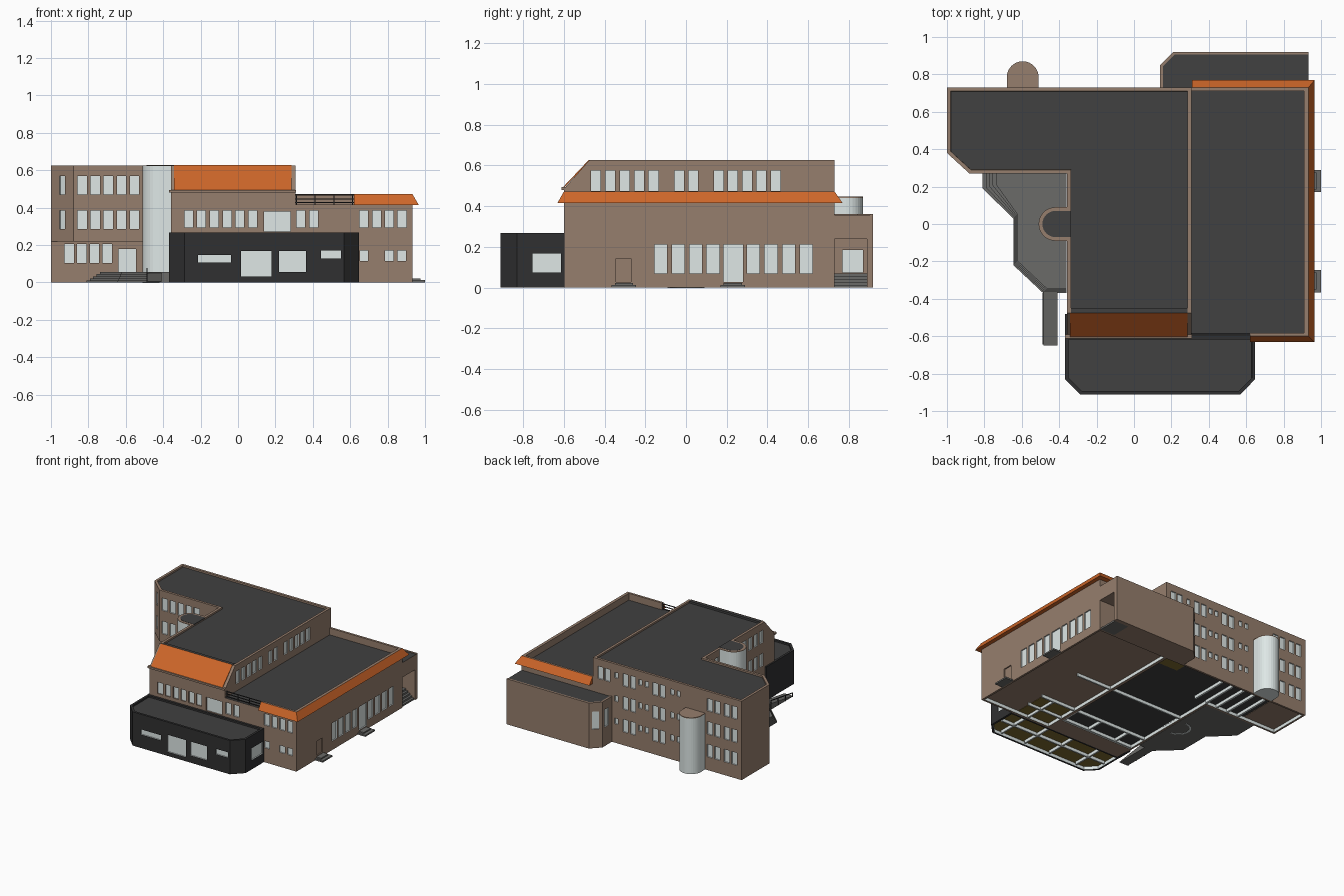
import bpy, bmesh, math
from mathutils import Vector

if "Cube" in bpy.data.objects:
    bpy.data.objects.remove(bpy.data.objects["Cube"], do_unlink=True)


def material(name, rgb):
    m = bpy.data.materials.new(name)
    m.use_nodes = True
    m.diffuse_color = (*rgb, 1)
    m.node_tree.nodes["Principled BSDF"].inputs["Base Color"].default_value = (*rgb, 1)
    return m


BROWN = material("brown_render", (0.305, 0.21, 0.153))
ROOF = material("roof_grey", (0.052, 0.052, 0.052))
DARK = material("charcoal_cladding", (0.03, 0.03, 0.031))
GLASS = material("pale_glass", (0.74, 0.81, 0.8))
ORANGE = material("orange_tiles", (0.61, 0.132, 0.022))
STONE = material("grey_paving", (0.145, 0.145, 0.138))
OLIVE = material("olive_floor", (0.21, 0.145, 0.03))


def finish(name, bm, mats):
    bmesh.ops.recalc_face_normals(bm, faces=bm.faces)
    me = bpy.data.meshes.new(name)
    bm.to_mesh(me)
    bm.free()
    for m in mats:
        me.materials.append(m)
    ob = bpy.data.objects.new(name, me)
    bpy.context.collection.objects.link(ob)
    return ob


def add_solid(bm, low, high):
    """Closed solid between two matching point rings; returns bottom, top."""
    a = [bm.verts.new(p) for p in low]
    b = [bm.verts.new(p) for p in high]
    bottom, top = bm.faces.new(a[::-1]), bm.faces.new(b)
    for i in range(len(a)):
        j = (i + 1) % len(a)
        bm.faces.new((a[i], a[j], b[j], b[i]))
    return bottom, top


def sink(bm, face, rim, depth, lining):
    """Leave a flat rim around a face and push the rest inwards."""
    bmesh.ops.inset_region(bm, faces=[face], thickness=rim, use_even_offset=True, use_boundary=True)
    ring = bmesh.ops.inset_region(bm, faces=[face], thickness=.0005, depth=-depth,
                                  use_even_offset=True, use_boundary=True)
    for f in ring["faces"]:
        f.material_index = lining


def prism(name, pts, z0, z1, mat, top=None, under=None, rim=0, hollow=0):
    """Vertical prism; the top may sink behind a parapet, the underside be hollow."""
    bm = bmesh.new()
    lo, hi = add_solid(bm, [(x, y, z0) for x, y in pts], [(x, y, z1) for x, y in pts])
    bmesh.ops.recalc_face_normals(bm, faces=bm.faces)
    if rim:
        sink(bm, hi, rim, .013, 0)
    if hollow:
        sink(bm, lo, .016, hollow, 3)
    hi.material_index, lo.material_index = 1, 2
    return finish(name, bm, [mat, top or mat, under or mat, GLASS])


def box(name, x0, x1, y0, y1, z0, z1, mat, **kw):
    return prism(name, [(x0, y0), (x1, y0), (x1, y1), (x0, y1)], z0, z1, mat, **kw)


def side_profile(name, yz, x0, x1, mat):
    bm = bmesh.new()
    add_solid(bm, [(x0, y, z) for y, z in yz], [(x1, y, z) for y, z in yz])
    return finish(name, bm, [mat])


def plates(name, s, t, items, inner, outer, mat):
    """Upright slabs on a wall line; items are (u0, u1, z0, z1)."""
    n = Vector((t.y, -t.x))
    bm = bmesh.new()
    for u0, u1, z0, z1 in items:
        ring = [s + t * u0 + n * inner, s + t * u1 + n * inner,
                s + t * u1 + n * outer, s + t * u0 + n * outer]
        add_solid(bm, [(*p, z0) for p in ring], [(*p, z1) for p in ring])
    return finish(name, bm, [mat])


def openings(name, walls, start, end, items, mat=GLASS):
    """Cut shallow openings in the walls and set panes at their backs."""
    s = Vector(start)
    t = (Vector(end) - s).normalized()
    cutter = plates(name + "_cutter", s, t, items, -.011, .01, mat)
    cutter.hide_render = True
    cutter.display_type = 'WIRE'
    for wall in walls:
        mod = wall.modifiers.new(name, 'BOOLEAN')
        mod.operation, mod.solver, mod.object = 'DIFFERENCE', 'EXACT', cutter
    plates(name, s, t, items, -.013, -.009, mat)


def row(first, step, count, width, z):
    return [(first + i * step, first + i * step + width, *z) for i in range(count)]


def arc(cx, cy, r, a0, a1, n):
    return [(cx + r * math.cos(math.radians(a0 + (a1 - a0) * i / n)),
             cy + r * math.sin(math.radians(a0 + (a1 - a0) * i / n))) for i in range(n + 1)]


LOW, MID, HIGH = (.105, .205), (.285, .385), (.47, .568)
W, M, E = -.358, .307, .933     # west face, middle face, east face

# Main three-storey block: recessed ground floor, overhanging upper floors
ground = prism("main_ground_floor", [(-1, .73), (-1, .38), (W, .38), (W, -.47), (M, -.47), (M, .73)],
               0, .22, BROWN, under=ROOF, hollow=.025)
upper = prism("main_upper_floors", [(-1, .73), (-1, .38), (-.88, .27), (W, .27), (W, -.47),
                                    (M, -.47), (M, .73)], .22, .626, BROWN, top=ROOF, rim=.02)

# Front end of the main block with its sloping roof
front_end = side_profile("main_front_end", [(-.47, 0), (-.6, 0), (-.6, .485), (-.475, .626), (-.47, .626)],
                         W, M, BROWN)
side_profile("sloped_orange_roof", [(-.476, .62), (-.6, .49), (-.603, .495), (-.476, .629)],
             -.343, .285, ORANGE)
box("roof_front_edge", -.338, .287, -.476, -.449, .612, .628, ROOF)
box("roof_ledge", -.368, .31, -.612, -.59, .48, .495, BROWN)

# Round glazed stairwell and its roof
stair = [(-.34, -.09), (-.34, .09)] + arc(-.42, 0, .09, 90, 270, 16)
prism("round_stairwell", stair, .02, .622, GLASS)
prism("stairwell_roof_rim", stair, .622, .6265, BROWN)
prism("stairwell_roof", [(-.337, -.07), (-.337, .07)] + arc(-.42, 0, .07, 90, 270, 16), .62, .628, ROOF)

# Round glazed tower at the back
tower = [(-.68, .73), (-.51, .73)] + arc(-.595, .785, .085, 0, 180, 16)
prism("back_tower", tower, 0, .44, GLASS)
prism("back_tower_roof", tower, .44, .447, BROWN)

# East wing with parapets, orange skirt roof and a railed front opening
east = box("east_wing", .3, E, -.6, .73, 0, .418, BROWN, top=ROOF, hollow=.025)
box("east_parapet", .91, E, -.6, .73, .418, .472, BROWN)
box("back_parapet", .3, .91, .712, .73, .418, .472, BROWN)
box("front_parapet", .62, .91, -.6, -.582, .418, .472, BROWN)
bm = bmesh.new()
path = [((.31, .73), (.31, .77)), ((E, .73), (.966, .77)),
        ((E, -.6), (.966, -.632)), ((.62, -.6), (.62, -.632))]
rings = [[bm.verts.new((*a, .472)), bm.verts.new((*b, .415)), bm.verts.new((*a, .415))]
         for a, b in path]
for r, q in zip(rings, rings[1:]):
    for i in range(3):
        bm.faces.new((r[i], r[(i + 1) % 3], q[(i + 1) % 3], q[i]))
bm.faces.new(rings[0])
bm.faces.new(rings[-1])
finish("orange_skirt_roof", bm, [ORANGE])
for z in (.424, .444, .464):
    box("terrace_rail", .3, .62, -.59, -.584, z, z + .005, DARK)
for i in range(4):
    box("terrace_rail_post", .31 + i * .1, .315 + i * .1, -.59, -.584, .418, .469, DARK)

# Low back extension with a stepped entrance recess on its east end
shape = [(.14, .73), (.14, .85), (.21, .92), (E, .92)]
ext_upper = prism("extension_upper", shape + [(E, .73)], .24, .357, BROWN, top=ROOF)
ext_lower = prism("extension_lower", shape + [(E, .89), (.8, .89), (.8, .73)], 0, .24, BROWN)
prism("extension_parapet", shape + [(E, .905), (.217, .905), (.155, .843), (.155, .73)],
      .357, .361, BROWN)
for i in range(5):
    box("recess_step", .8, .925 - i * .018, .73, .89, i * .014, (i + 1) * .014, STONE)
openings("recess_door", [ext_lower], (.8, .73), (.8, .89), [(.04, .14, .075, .185)])

# Dark single-storey front block
block = prism("front_block", [(-.368, -.6), (-.368, -.83), (-.287, -.912), (.567, -.912), (.648, -.83),
                              (.648, -.6)], 0, .268, DARK, top=ROOF, under=OLIVE, rim=.018, hollow=.025)
box("front_block_side_wall", -.37, -.345, -.6, -.48, 0, .268, DARK)
openings("front_block_windows", [block], (0, -.912), (1, -.912),
         [(-.215, -.037, .107, .148), (.017, .18, .032, .168), (.22, .364, .057, .168),
          (.445, .552, .127, .17)])
openings("front_block_side_window", [block], (.648, 0), (.648, 1), [(-.755, -.615, .073, .168)])

# Windows of the front walls
openings("front_upper_windows", [front_end], (0, -.6), (1, -.6),
         row(-.287, .0685, 6, .046, (.295, .385)) + [(.14, .28, .272, .38)])
openings("front_east_windows", [east], (0, -.6), (1, -.6),
         row(.312, .07, 2, .046, (.295, .385)) + row(.65, .068, 4, .046, (.295, .385))
         + row(.652, .068, 1, .044, (.115, .17)) + row(.785, .068, 2, .046, (.115, .17)))
openings("west_wing_windows", [upper], (0, .27), (1, .27),
         row(-.858, .07, 5, .05, MID) + row(-.858, .07, 5, .05, HIGH))
openings("west_corner_windows", [upper], (-1, .38), (-.88, .27),
         [(.061, .102, *MID), (.061, .102, *HIGH)])
openings("entrance_windows", [ground], (0, .38), (1, .38),
         row(-.928, .068, 4, .05, LOW) + [(-.64, -.545, .057, .18)])

# Windows of the east walls
openings("east_upper_windows", [upper], (M, 0), (M, 1),
         row(-.466, .0707, 5, .047, (.475, .575)) + row(-.057, .07, 2, .047, (.475, .575))
         + row(.137, .07, 5, .047, (.475, .575)))
openings("east_ground_windows", [east], (E, 0), (E, 1),
         row(-.155, .0855, 4, .062, (.07, .213)) + row(.3, .0865, 4, .062, (.07, .213))
         + [(.185, .28, .028, .213)])
openings("east_side_door", [east], (E, 0), (E, 1), [(-.343, -.27, .028, .143)], BROWN)
for y in (-.305, .23):
    box("east_door_step", E, 1, y - .06, y + .06, 0, .012, STONE)
    box("east_door_upper_step", E, .975, y - .045, y + .045, .012, .022, STONE)

# Windows of the inner west wall
openings("inner_west_windows", [upper], (W, 0), (W, -1),
         [w for z in (MID, HIGH) for w in row(-.22, .07, 2, .046, z) + row(.13, .07, 5, .046, z)])

# Windows of the back walls (u runs towards the west)
items = []
for z in (LOW, MID, HIGH):
    for x in (.24, .18, .02, -.045, -.24, -.305, -.72, -.785, -.87, -.935):
        if x < .12 or z == HIGH:
            items.append((-x - .023, -x + .023, *z))
    for x in (.1, -.11, -.165, -.39, -.445):
        items.append((-x - .015, -x + .015, z[0] + .045, z[1] - .01))
openings("back_windows", [ground, upper], (0, .73), (-1, .73), items)
openings("extension_corner_window", [ext_upper, ext_lower], (.21, .92), (.14, .85), [(.025, .075, .15, .29)])
openings("extension_side_window", [ext_upper, ext_lower], (.14, .85), (.14, .73), [(.03, .075, .15, .29)])

# Entrance terrace, with steps along its upper west side, and ramp
for i in range(5):
    d = i * .018
    e = d * .3
    prism("terrace_step", [(-.81 + d, .38), (-.81 + d, .19 + e), (-.645 + e, .03 + e), (-.645 + e, -.22 + e),
                           (-.485 + e, -.37 + e), (-.36, -.37 + e), (-.36, .38)],
          i * .011, (i + 1) * .011, STONE)
side_profile("entrance_ramp", [(-.65, 0), (-.36, 0), (-.36, .05), (-.65, .005)], -.485, -.41, STONE)
for i in range(4):
    y = -.645 + i * .09
    box("ramp_post", -.489, -.484, y, y + .005, 0, .03 + i * .014, DARK)
side_profile("ramp_handrail", [(-.645, .028), (-.37, .071), (-.37, .077), (-.645, .034)],
             -.489, -.484, DARK)

# Floor patches and partition footings under the building
box("olive_floor_patch", .32, .6, -.58, -.3, .022, .027, OLIVE)
box("olive_back_patch", .1, .28, .6, .71, .022, .027, OLIVE)
box("brown_west_patch", -.98, -.7, .4, .71, .022, .027, BROWN)
for x in (-.2, .05, .28, .5):
    box("footing_lengthwise", x, x + .012, -.88, -.3, .001, .026, GLASS)
for y in (-.75, -.45, -.3, .1):
    box("footing_crosswise", -.34, .62, y, y + .012, .001, .026, GLASS)
for i in range(5):
    box("hall_footing", -.65 + i * .1, -.635 + i * .1, .4, .7, .001, .026, GLASS)
prism("stairwell_footing", arc(-.42, 0, .09, 90, 270, 16) + arc(-.42, 0, .078, 270, 90, 16),
      -.002, .01, GLASS)
